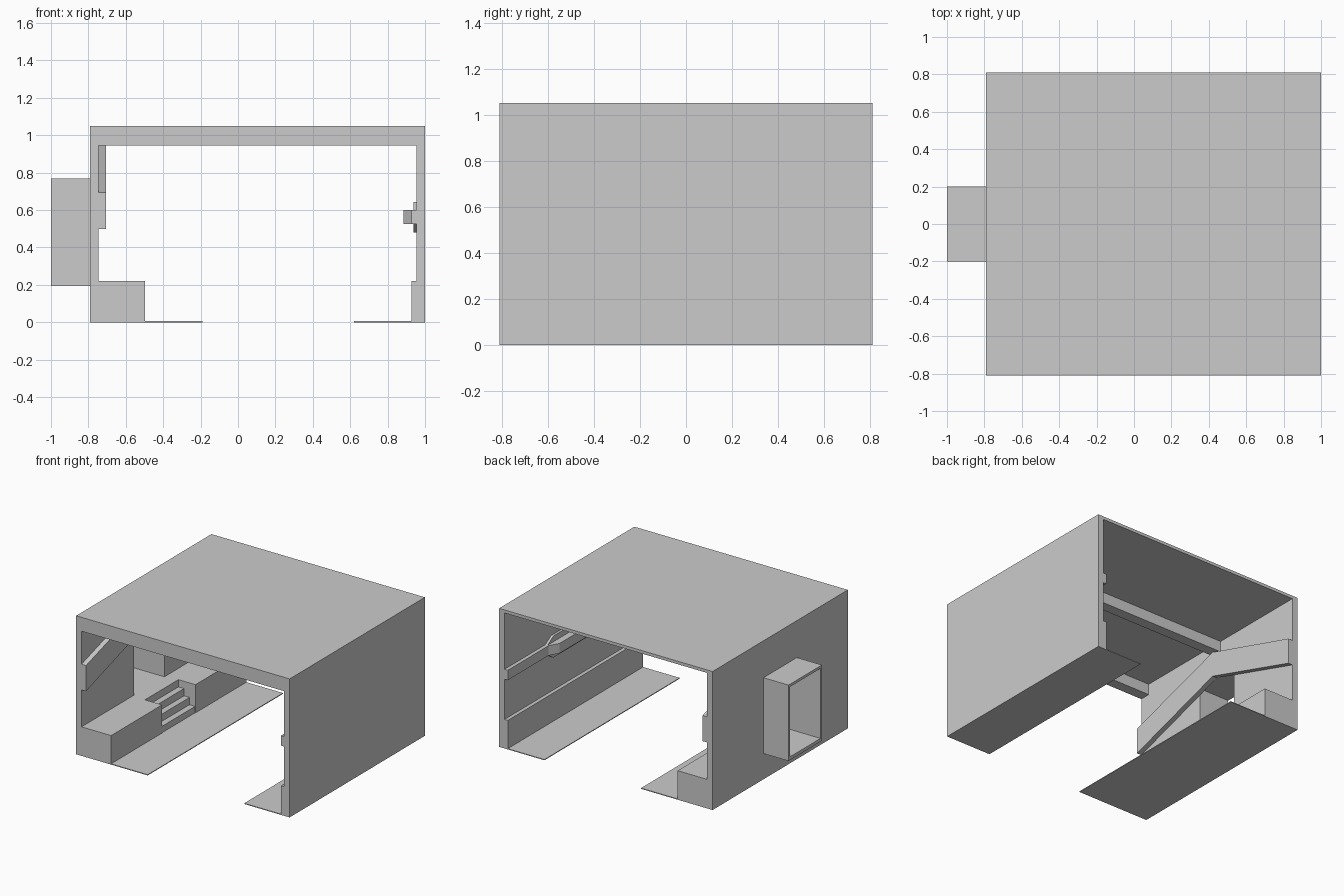
import bpy, bmesh
from mathutils import Vector

if "Cube" in bpy.data.objects:
    bpy.data.objects.remove(bpy.data.objects["Cube"])


def prism(name, points, axis, a, b):
    """Extrude a 2D outline from a to b along axis (x: points are y,z; y: x,z; z: x,y)."""
    def place(p, d):
        return {'x': (d, p[0], p[1]), 'y': (p[0], d, p[1]), 'z': (p[0], p[1], d)}[axis]
    bm = bmesh.new()
    face = bm.faces.new([bm.verts.new(place(p, a)) for p in points])
    out = bmesh.ops.extrude_face_region(bm, geom=[face])
    moved = [v for v in out['geom'] if isinstance(v, bmesh.types.BMVert)]
    bmesh.ops.translate(bm, verts=moved, vec=Vector(place((0, 0), b - a)))
    bmesh.ops.recalc_face_normals(bm, faces=bm.faces)
    mesh = bpy.data.meshes.new(name)
    bm.to_mesh(mesh)
    bm.free()
    obj = bpy.data.objects.new(name, mesh)
    bpy.context.collection.objects.link(obj)
    return obj


def box(name, x0, x1, y0, y1, z0, z1):
    return prism(name, [(x0, y0), (x1, y0), (x1, y1), (x0, y1)], 'z', z0, z1)


L = 0.81    # half length of the corridor
H = 0.1825  # half width of the doorway

# Roof and its crossbeams
box("roof", -0.79, 1, -L, L, 1.027, 1.05)
box("front_beam", -0.745, 0.955, -L, -0.73, 0.945, 1.027)
box("middle_beam", -0.745, 0.955, -0.04, 0.04, 0.945, 1.027)

# Right wall with a thicker base, and thin floor strip
prism("right_wall", [(1, 0), (1, 1.027), (0.955, 1.027), (0.955, 0.22), (0.927, 0.22),
                     (0.927, 0)], 'y', -L, L)
box("right_floor", 0.62, 0.927, -L, L, 0, 0.006)

# Right handrail with a bulging middle, on a tapered back plate
prism("wall_rail", [(0.955, -L), (0.927, -L), (0.927, -0.32), (0.886, -0.25), (0.886, 0.25),
                    (0.927, 0.32), (0.927, L), (0.955, L)], 'z', 0.525, 0.6)
prism("rail_plate", [(-0.32, 0.525), (-0.25, 0.48), (0.25, 0.48), (0.32, 0.525),
                     (0.32, 0.6), (0.25, 0.643), (-0.25, 0.643), (-0.32, 0.6)], 'x', 0.937, 0.955)

# Left wall around the doorway
prism("left_wall", [(-L, 0), (-H, 0), (-H, 0.75), (H, 0.75), (H, 0), (L, 0),
                    (L, 1.027), (-L, 1.027)], 'x', -0.79, -0.745)

# Chevron band on the left wall
prism("chevron_band", [(-L, 0.5), (0, 0.755), (L, 0.5), (L, 0.695), (0, 0.945),
                       (-L, 0.695)], 'x', -0.745, -0.707)

# Side passage: open tube through the left wall
box("passage_floor", -1, -0.79, -0.2, 0.2, 0.195, 0.22)
box("passage_ceiling", -1, -0.79, -0.2, 0.2, 0.75, 0.77)
for side, s in (("front", -1), ("back", 1)):
    lo, hi = sorted((s * H, s * 0.2))
    box("passage_side_" + side, -1, -0.79, lo, hi, 0.22, 0.75)
    # Raised platform on either side of the steps
    lo, hi = sorted((s * 0.2, s * L))
    box("platform_" + side, -0.745, -0.497, lo, hi, 0, 0.22)

# Landing and steps down to the floor strip
prism("steps", [(-0.79, 0), (-0.79, 0.22), (-0.64, 0.22), (-0.64, 0.165), (-0.593, 0.165),
                (-0.593, 0.11), (-0.547, 0.11), (-0.547, 0.055), (-0.5, 0.055), (-0.5, 0)],
      'y', -0.2, 0.2)
box("left_floor", -0.5, -0.19, -L, L, 0, 0.006)
